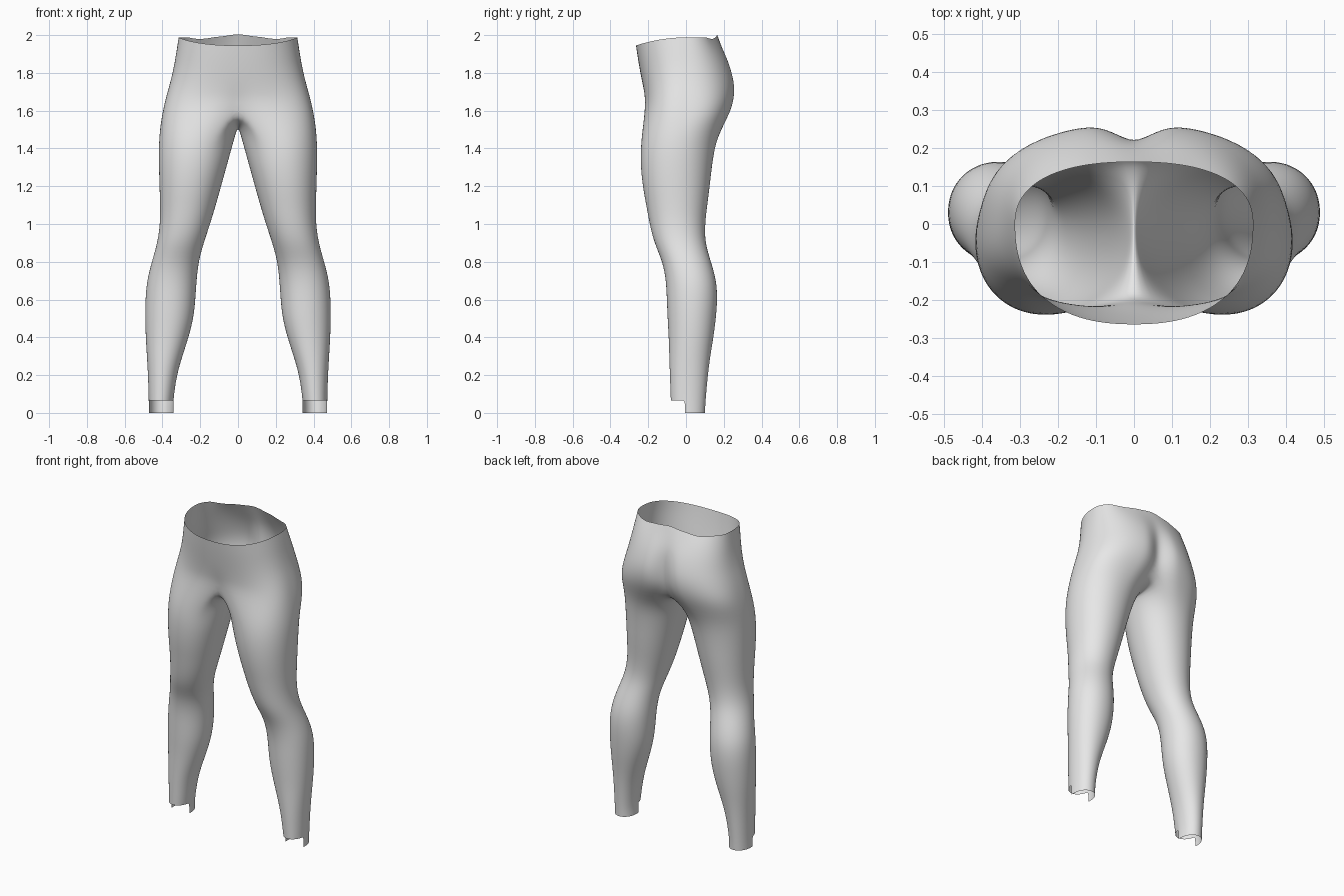
import bpy, bmesh, math
from mathutils import Vector

if "Cube" in bpy.data.objects:
    bpy.data.objects.remove(bpy.data.objects["Cube"])

OUTER, INNER = 24, 12          # columns on the outer and inner side of a leg
N = OUTER + INNER

# leg rings: z, inner x, outer x, front y, back y
LEG = [
    (0.00, 0.342, 0.472, -0.078, 0.100),
    (0.065, 0.344, 0.472, -0.080, 0.103),
    (0.20, 0.325, 0.476, -0.085, 0.115),
    (0.30, 0.295, 0.482, -0.088, 0.128),
    (0.40, 0.262, 0.488, -0.091, 0.145),
    (0.50, 0.236, 0.491, -0.097, 0.158),
    (0.60, 0.226, 0.490, -0.101, 0.166),
    (0.70, 0.220, 0.482, -0.105, 0.161),
    (0.80, 0.210, 0.456, -0.123, 0.132),
    (0.90, 0.182, 0.426, -0.168, 0.100),
    (1.00, 0.148, 0.412, -0.192, 0.100),
    (1.10, 0.118, 0.412, -0.210, 0.112),
    (1.20, 0.090, 0.415, -0.229, 0.125),
    (1.33, 0.054, 0.419, -0.242, 0.139),
    (1.46, 0.018, 0.418, -0.236, 0.162),
]
# hip rings: front z, side z, back z, half width, front y, back y,
#            front groove, back groove, squareness
HIP = [
    (1.63, 1.58, 1.60, 0.403, -0.217, 0.247, 0.015, 0.050, 2.8),
    (1.70, 1.69, 1.70, 0.376, -0.224, 0.268, 0.004, 0.056, 2.5),
    (1.77, 1.77, 1.78, 0.353, -0.236, 0.258, 0.0, 0.042, 2.4),
    (1.83, 1.85, 1.86, 0.336, -0.247, 0.231, 0.0, 0.018, 2.4),
    (1.89, 1.92, 1.93, 0.325, -0.257, 0.196, 0.0, 0.004, 2.4),
    (1.945, 1.988, 1.99, 0.314, -0.265, 0.164, 0.0, 0.0, 2.4),
]


def oval(a, n):
    """Point at angle a on a unit superellipse."""
    c, s = math.cos(a), math.sin(a)
    r = (abs(c) ** n + abs(s) ** n) ** (-1 / n)
    return c * r, s * r


def leg_point(row, j):
    z, xi, xo, yf, yb = row
    a = math.radians(-120 + 360 * j / N)
    c, s = oval(a, 2.1)
    return Vector(((xi + xo) / 2 + c * (xo - xi) / 2 * 1.005,
                   (yf + yb) / 2 + s * (yb - yf) / 2 * 1.005, z))


def hip_point(row, j):
    zf, zs, zb, w, yf, yb, gf, gb, n = row
    a = math.pi * (j / OUTER - 0.5)
    c, s = oval(a, n)
    x = 0.0 if j in (0, OUTER) else c * w
    dent = math.exp(-(x / 0.055) ** 2)
    if s < 0:
        y = -s * yf + gf * dent
        z = zs + (zf - zs) * s * s
    else:
        y = s * yb - gb * dent
        z = zs + (zb - zs) * s * s
    return Vector((x, y, z))


bm = bmesh.new()
legs = [[bm.verts.new(leg_point(r, j)) for j in range(N)] for r in LEG]
hips = [[bm.verts.new(hip_point(r, j)) for j in range(OUTER + 1)] for r in HIP]

# waistband: small rise at the middle of the back
for j, lift in ((OUTER, 0.016), (OUTER - 1, 0.010), (OUTER - 2, 0.003),
                (OUTER - 4, -0.008), (OUTER - 5, -0.010), (OUTER - 6, -0.008)):
    hips[-1][j].co.z += lift

# crotch seam running from the back to the front on the centre plane
back, front = hips[0][OUTER].co, hips[0][0].co
seam = []
for k in range(1, INNER):
    t = k / INNER
    p = back.lerp(front, t)
    p.z -= 0.092 * math.sin(math.pi * t) ** 0.75
    seam.append(bm.verts.new(p))
top_ring = hips[0] + seam

# leg faces, with the front of the lowest band left out as a stepped hem
rings = legs + [top_ring]
for i in range(len(rings) - 1):
    for j in range(N):
        k = (j + 1) % N
        a = math.radians(-120 + 360 * (j + 0.5) / N)
        if i == 0 and math.sin(a) < -0.15:
            continue
        bm.faces.new((rings[i][j], rings[i][k], rings[i + 1][k], rings[i + 1][j]))
# hip faces
for lo, hi in zip(hips, hips[1:]):
    for j in range(OUTER):
        bm.faces.new((lo[j], lo[j + 1], hi[j + 1], hi[j]))
bmesh.ops.delete(bm, geom=[v for v in bm.verts if not v.link_faces], context='VERTS')

# keep the stepped hem corners crisp
crease = bm.edges.layers.float.new("crease_edge")
for e in bm.edges:
    if e.is_boundary and max(v.co.z for v in e.verts) < 0.1:
        e[crease] = 1.0

# mirror to the other leg
geom = bm.verts[:] + bm.edges[:] + bm.faces[:]
bmesh.ops.mirror(bm, geom=geom, axis='X', merge_dist=0.0005)
bmesh.ops.remove_doubles(bm, verts=bm.verts[:], dist=0.0005)
bmesh.ops.recalc_face_normals(bm, faces=bm.faces[:])
# open shell: make the normals point outwards
side = max(bm.faces, key=lambda f: f.calc_center_median().x)
if side.normal.x < 0:
    bmesh.ops.reverse_faces(bm, faces=bm.faces[:])
for f in bm.faces:
    f.smooth = True

mesh = bpy.data.meshes.new("leggings")
bm.to_mesh(mesh)
bm.free()
obj = bpy.data.objects.new("leggings", mesh)
bpy.context.collection.objects.link(obj)

fabric = bpy.data.materials.new("light grey fabric")
fabric.diffuse_color = (0.8, 0.8, 0.8, 1)
fabric.use_nodes = True
fabric.node_tree.nodes["Principled BSDF"].inputs["Base Color"].default_value = fabric.diffuse_color
mesh.materials.append(fabric)

sub = obj.modifiers.new("smooth surface", 'SUBSURF')
sub.levels = sub.render_levels = 2
